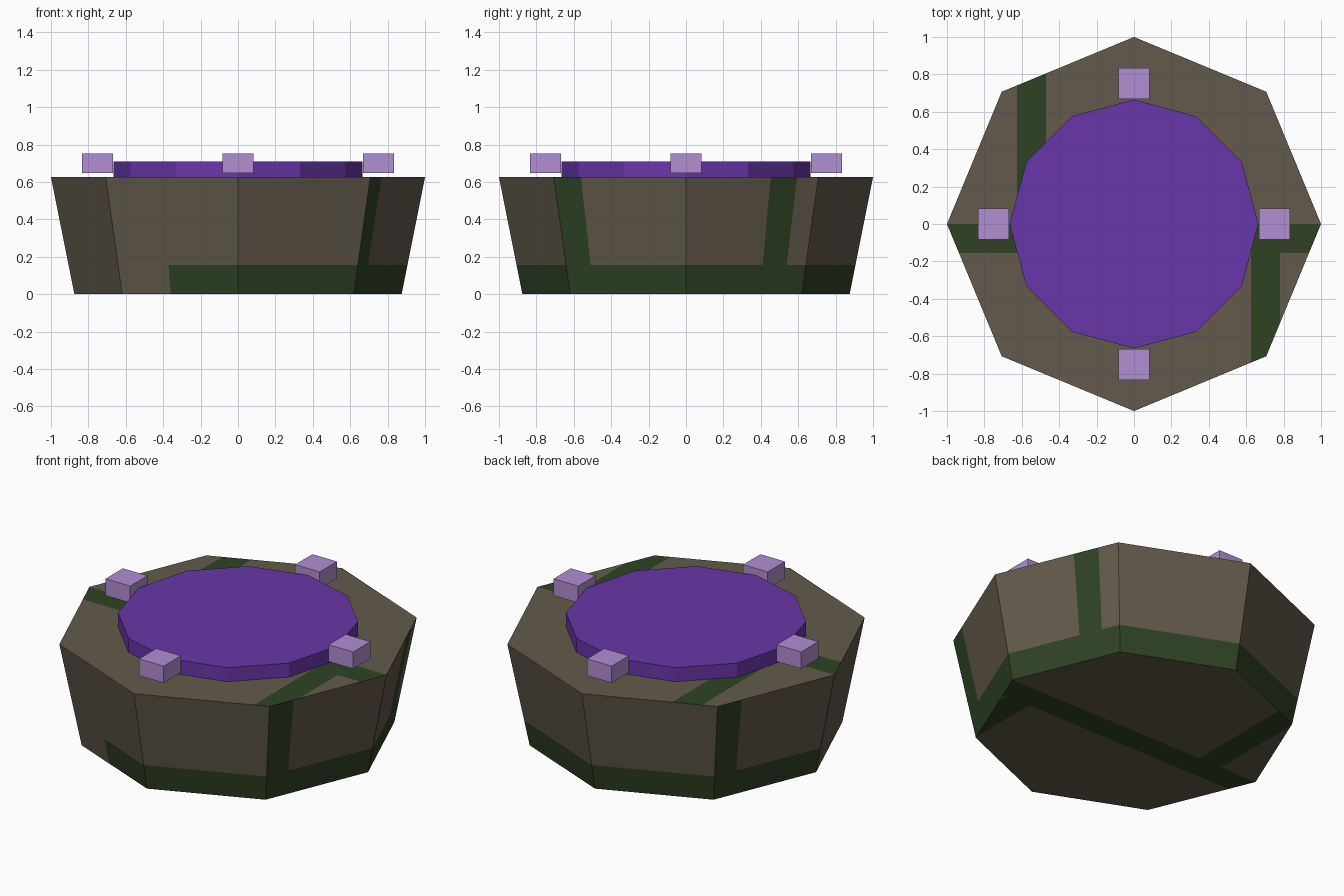
import bpy
import bmesh
from math import atan2, cos, sin, pi, tau
from mathutils import Vector

cube = bpy.data.objects.get("Cube")
if cube:
    bpy.data.objects.remove(cube, do_unlink=True)

HEIGHT, R_TOP, R_BOTTOM = 0.625, 1.0, 0.875
BAND = 0.155  # width of the mossy joints


def material(name, rgb):
    linear = [((c / 255 + 0.055) / 1.055) ** 2.4 for c in rgb] + [1.0]
    mat = bpy.data.materials.new(name)
    mat.use_nodes = True
    mat.diffuse_color = linear
    mat.node_tree.nodes["Principled BSDF"].inputs["Base Color"].default_value = linear
    return mat


stone = material("brown stone", (99, 90, 75))
moss = material("dark green moss", (47, 66, 36))
purple = material("deep purple", (104, 54, 168))
lilac = material("pale lilac", (178, 142, 210))


def add_object(name, bm, mats):
    bmesh.ops.recalc_face_normals(bm, faces=bm.faces[:])
    mesh = bpy.data.meshes.new(name)
    bm.to_mesh(mesh)
    bm.free()
    for mat in mats:
        mesh.materials.append(mat)
    obj = bpy.data.objects.new(name, mesh)
    bpy.context.collection.objects.link(obj)
    return obj


def prism(sides, r_low, r_high, z_low, z_high):
    """Solid with a corner on +x, tapering from r_low to r_high."""
    bm = bmesh.new()
    rings = []
    for r, z in ((r_low, z_low), (r_high, z_high)):
        rings.append([bm.verts.new((r * cos(tau * i / sides), r * sin(tau * i / sides), z))
                      for i in range(sides)])
    low, high = rings
    bm.faces.new(low[::-1])
    bm.faces.new(high)
    for i in range(sides):
        j = (i + 1) % sides
        bm.faces.new((low[i], low[j], high[j], high[i]))
    bm.normal_update()
    return bm


def corner(i):
    return Vector((cos(i * pi / 4), sin(i * pi / 4), 0))


def is_cap(face):
    return abs(face.normal.z) > 0.9


def side_position(p):
    """Side number, and fraction along that side, of a point."""
    i = int((atan2(p.y, p.x) % tau) / (pi / 4))
    a, b = corner(i), corner(i + 1)
    u, v = p.x * b.y - p.y * b.x, a.x * p.y - a.y * p.x
    return i, v / (u + v)


def cut(bm, faces, point, normal):
    geom = set(faces)
    for f in faces:
        geom.update(f.edges)
        geom.update(f.verts)
    bmesh.ops.bisect_plane(bm, geom=list(geom), dist=1e-5, plane_co=point, plane_no=normal)
    bm.normal_update()


# Stone base: upright moss strips, as side number -> range along that side
strips = {0: (0.64, 0.84), 3: (0.0, 0.205), 7: (0.0, 0.205)}
MOSS_START = 0.42  # where the bottom band begins on side 5

base = prism(8, R_BOTTOM, R_TOP, 0, HEIGHT)
for side, ends in list(strips.items()) + [(5, (MOSS_START,))]:
    for t in ends:
        if t == 0:
            continue
        way = corner(side).lerp(corner(side + 1), t)
        along = way * (R_TOP - R_BOTTOM) + Vector((0, 0, HEIGHT))
        faces = [f for f in base.faces if not is_cap(f)
                 and side_position(f.calc_center_median())[0] == side]
        cut(base, faces, way * R_BOTTOM, along.cross(faces[0].normal))
cut(base, [f for f in base.faces if not is_cap(f)], (0, 0, BAND), (0, 0, 1))
for y in (0, -BAND):
    cut(base, [f for f in base.faces if is_cap(f)], (0, y, 0), (0, 1, 0))
for x in (-0.625, -0.47, 0.625, 0.78):
    cut(base, [f for f in base.faces if is_cap(f)], (x, 0, 0), (1, 0, 0))


def mossy(face):
    p = face.calc_center_median()
    if is_cap(face):
        if p.y > 0:
            return -0.625 < p.x < -0.47
        return p.y > -BAND or 0.625 < p.x < 0.78
    side, t = side_position(p)
    if side in strips and strips[side][0] < t < strips[side][1]:
        return True
    return p.z < BAND and side != 4 and not (side == 5 and t < MOSS_START)


for f in base.faces:
    f.material_index = int(mossy(f))
add_object("stone_base", base, [stone, moss])

# Purple disc on top
add_object("top_disc", prism(12, 0.665, 0.665, HEIGHT, 0.71), [purple])

# Four blocks around the disc
for name, i in (("left", 0), ("back", 2), ("right", 4), ("front", 6)):
    bm = bmesh.new()
    bmesh.ops.create_cube(bm, size=1)
    bmesh.ops.scale(bm, vec=(0.166, 0.166, 0.102), verts=bm.verts)
    bmesh.ops.translate(bm, vec=corner(i) * 0.75 + Vector((0, 0, 0.7)), verts=bm.verts)
    add_object(name + "_block", bm, [lilac])
